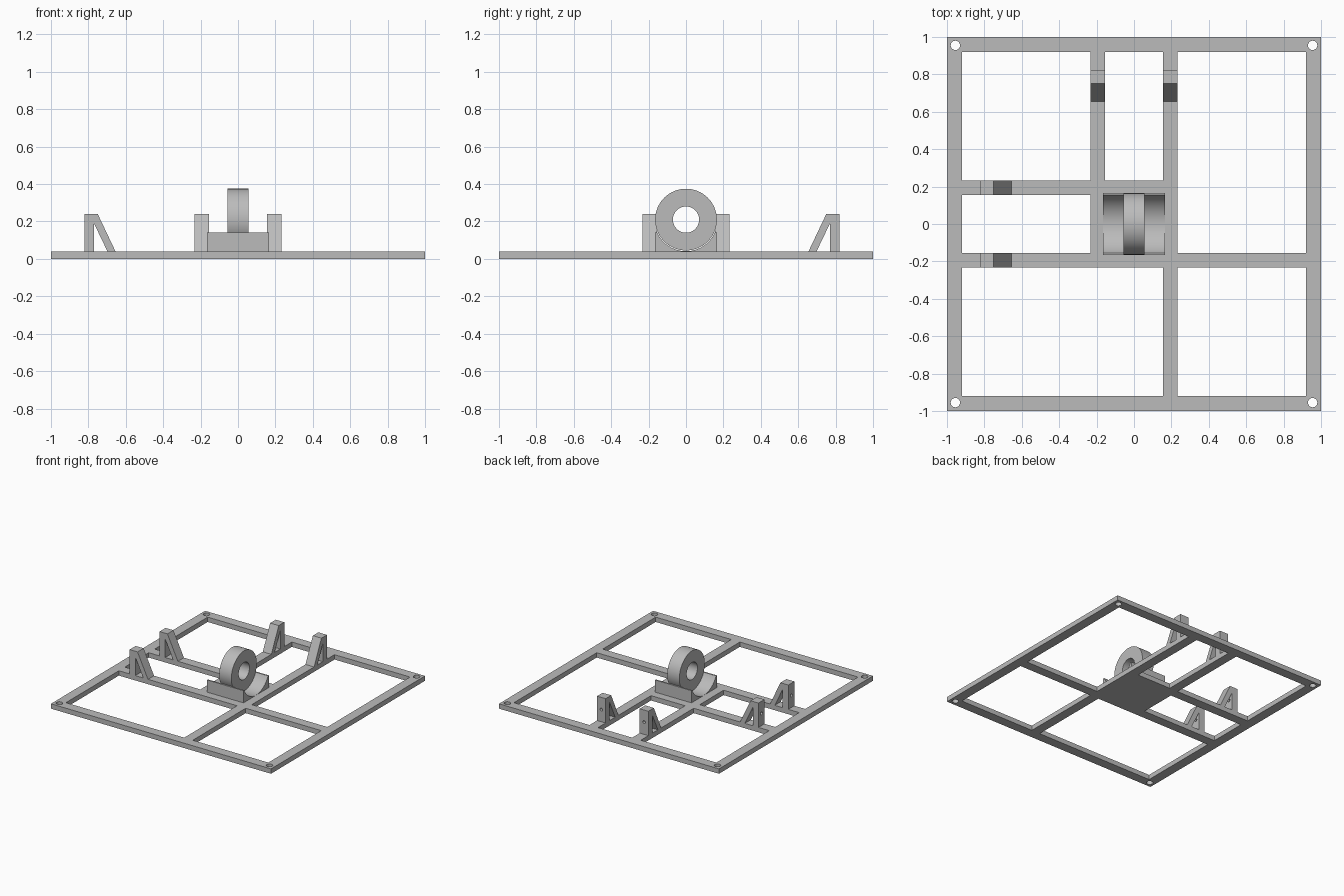
import bpy, bmesh, math
from mathutils import Matrix, Vector

cube = bpy.data.objects.get("Cube")
if cube:
    bpy.data.objects.remove(cube, do_unlink=True)

GREY = (0.5, 0.5, 0.5, 1.0)
grey = bpy.data.materials.new("plain grey")
grey.use_nodes = True
grey.diffuse_color = GREY
grey.node_tree.nodes["Principled BSDF"].inputs["Base Color"].default_value = GREY

DECK = 0.04             # top of the base frame
IN, OUT = 0.155, 0.233  # inner and outer edge of the cross bars


def finish(bm, name, smooth=False):
    bmesh.ops.recalc_face_normals(bm, faces=bm.faces)
    mesh = bpy.data.meshes.new(name)
    bm.to_mesh(mesh)
    bm.free()
    mesh.materials.append(grey)
    ob = bpy.data.objects.new(name, mesh)
    bpy.context.collection.objects.link(ob)
    if smooth:
        activate(ob)
        bpy.ops.object.shade_smooth_by_angle(angle=math.radians(30))
    return ob


def activate(ob):
    bpy.ops.object.select_all(action="DESELECT")
    ob.select_set(True)
    bpy.context.view_layer.objects.active = ob


def extrude_profile(name, points, depth, smooth=False):
    """Extrude an XZ outline along Y, centred on y = 0."""
    bm = bmesh.new()
    face = bm.faces.new([bm.verts.new((x, -depth / 2, z)) for x, z in points])
    new = bmesh.ops.extrude_face_region(bm, geom=[face])["geom"]
    bmesh.ops.translate(bm, vec=(0, depth, 0),
                        verts=[v for v in new if isinstance(v, bmesh.types.BMVert)])
    return finish(bm, name, smooth)


def drill(ob, centres, radius, depth, axis):
    """Cut round holes through an object."""
    bm = bmesh.new()
    turn = Vector((0, 0, 1)).rotation_difference(Vector(axis)).to_matrix().to_4x4()
    for c in centres:
        bmesh.ops.create_cone(bm, cap_ends=True, segments=32, radius1=radius,
                              radius2=radius, depth=depth,
                              matrix=Matrix.Translation(c) @ turn)
    cutter = finish(bm, "hole_cutter")
    cutter.hide_render = True
    mod = ob.modifiers.new("holes", "BOOLEAN")
    mod.operation, mod.solver, mod.object = "DIFFERENCE", "EXACT", cutter
    activate(ob)
    bpy.ops.object.modifier_apply(modifier=mod.name)
    bpy.data.objects.remove(cutter, do_unlink=True)


# Base frame: grid cells kept wherever a bar (x0, x1, y0, y1) covers them
RIM = 0.92
bars = [(-1, 1, RIM, 1), (-1, 1, -1, -RIM), (-1, -RIM, -1, 1), (RIM, 1, -1, 1),
        (IN, OUT, -1, 1), (-1, 1, -OUT, -IN),
        (-OUT, -IN, IN, 1), (-1, -IN, IN, OUT),
        (-OUT, OUT, -OUT, OUT)]
cuts = [s * v for v in (IN, OUT, RIM, 1) for s in (-1, 1)]
cuts.sort()
bm = bmesh.new()
grid = {(x, y): bm.verts.new((x, y, 0)) for x in cuts for y in cuts}
for x0, x1 in zip(cuts, cuts[1:]):
    for y0, y1 in zip(cuts, cuts[1:]):
        cx, cy = (x0 + x1) / 2, (y0 + y1) / 2
        if any(a < cx < b and c < cy < d for a, b, c, d in bars):
            bm.faces.new([grid[p] for p in ((x0, y0), (x1, y0), (x1, y1), (x0, y1))])
bmesh.ops.delete(bm, geom=[v for v in bm.verts if not v.link_faces], context="VERTS")
new = bmesh.ops.extrude_face_region(bm, geom=bm.faces[:], use_keep_orig=True)["geom"]
bmesh.ops.translate(bm, vec=(0, 0, DECK),
                    verts=[v for v in new if isinstance(v, bmesh.types.BMVert)])
frame = finish(bm, "base_frame")
HOLE = 0.955
drill(frame, [(x, y, DECK / 2) for x in (-HOLE, HOLE) for y in (-HOLE, HOLE)],
      0.025, 0.2, (0, 0, 1))

# Triangular brackets: upright post, sloping brace, open triangle between them
outline = [(-0.822, DECK), (-0.822, 0.24), (-0.75, 0.24), (-0.655, DECK),
           (-0.698, DECK), (-0.77, 0.19), (-0.77, DECK)]
mid = (IN + OUT) / 2
for side, turn in (("right", 0), ("back", -math.pi / 2)):
    for i, offset in enumerate((-mid, mid)):
        ob = extrude_profile(f"{side}_bracket_{i + 1}", outline, OUT - IN)
        drill(ob, [(-0.8, 0, 0.14)], 0.012, 0.09, (1, 0, 0))
        ob.data.transform(Matrix.Rotation(turn, 4, "Z") @ Matrix.Translation((0, offset, 0)))

# Saddle block with a round trough, running along X
HALF, AXIS, TROUGH = 0.165, 0.21, 0.169
rim_z = 0.14
sweep = math.acos((AXIS - rim_z) / TROUGH)
arc = [(TROUGH * math.sin(a), AXIS - TROUGH * math.cos(a))
       for a in (sweep * (1 - i / 16) for i in range(33))]
corners = [(-HALF, rim_z), (-HALF, DECK - 0.005), (HALF, DECK - 0.005), (HALF, rim_z)]
saddle = extrude_profile("saddle_block", corners + arc, 2 * HALF, smooth=True)
saddle.data.transform(Matrix.Rotation(math.pi / 2, 4, "Z"))

# Upright ring resting in the saddle
SEG, WIDTH, BORE = 64, 0.11, 0.07
bm = bmesh.new()
loops = []
for x, r in ((-WIDTH / 2, HALF), (WIDTH / 2, HALF), (WIDTH / 2, BORE), (-WIDTH / 2, BORE)):
    angles = [2 * math.pi * i / SEG for i in range(SEG)]
    loops.append([bm.verts.new((x, r * math.cos(a), AXIS + r * math.sin(a))) for a in angles])
for k in range(4):
    a, b = loops[k], loops[(k + 1) % 4]
    for i in range(SEG):
        j = (i + 1) % SEG
        bm.faces.new((a[i], a[j], b[j], b[i]))
finish(bm, "upright_ring", smooth=True)
